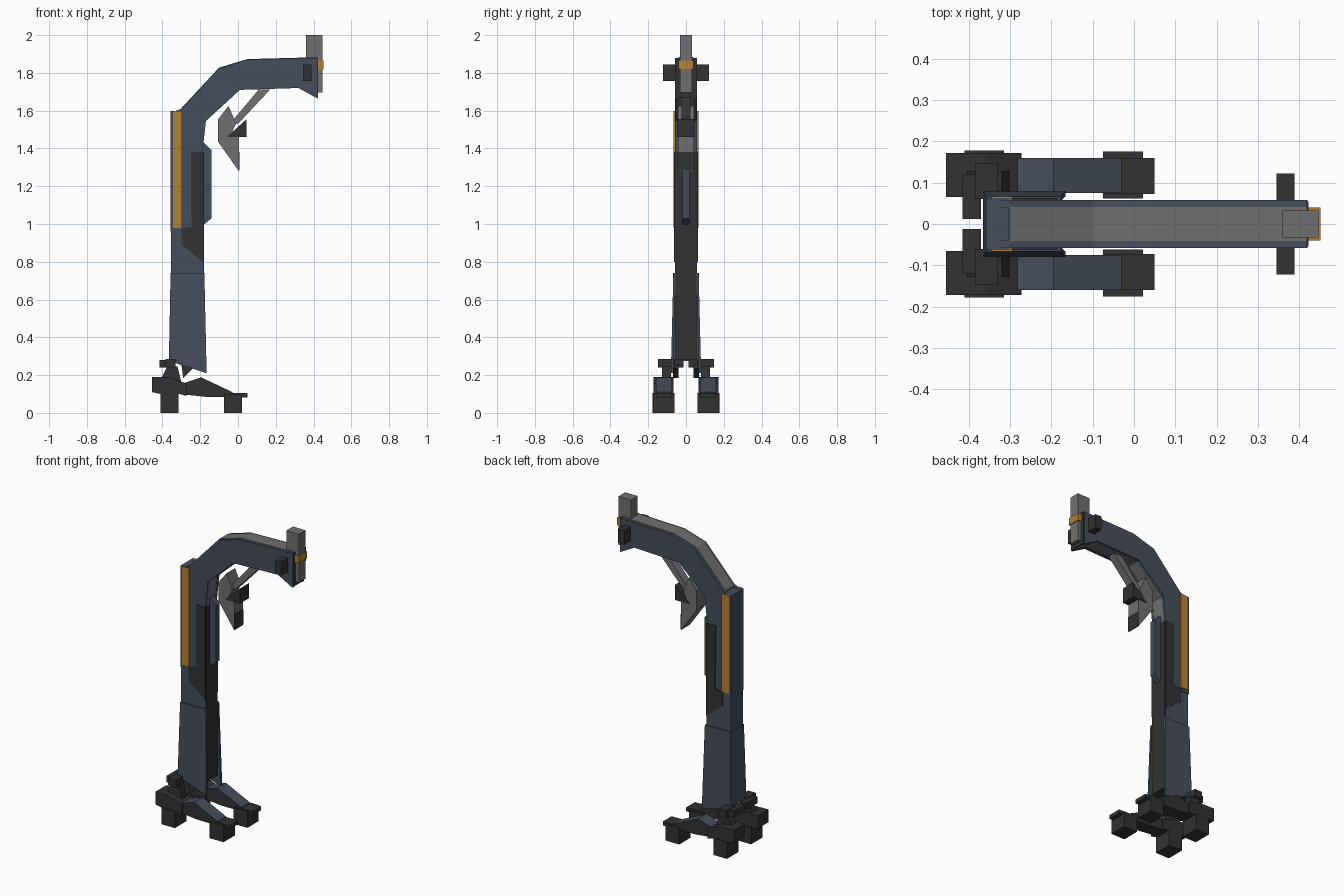
import bpy, bmesh


def material(name, rgb):
    m = bpy.data.materials.new(name)
    m.diffuse_color = (*rgb, 1)
    return m


BLUE = material("slate blue", (0.062, 0.076, 0.105))
DARK = material("charcoal", (0.032, 0.032, 0.032))
GREY = material("mid grey", (0.16, 0.16, 0.16))
YELLOW = material("hazard yellow", (0.46, 0.22, 0.035))


def prism(name, pts, y0, y1, mat, mirror=False, top=None, shift=None):
    """Extrude an (x, z) outline from y0 to y1; 'top' colours upward faces,
    'shift' offsets y by height."""
    bm = bmesh.new()
    a = [bm.verts.new((x, y0, z)) for x, z in pts]
    b = [bm.verts.new((x, y1, z)) for x, z in pts]
    bm.faces.new(a)
    bm.faces.new(b[::-1])
    n = len(pts)
    for i in range(n):
        j = (i + 1) % n
        bm.faces.new((a[j], a[i], b[i], b[j]))
    if shift:
        for v in bm.verts:
            v.co.y += shift(v.co.z)
    bmesh.ops.recalc_face_normals(bm, faces=bm.faces)
    bm.normal_update()
    if top:
        for f in bm.faces:
            if f.normal.z > 0.5:
                f.material_index = 1
    me = bpy.data.meshes.new(name)
    bm.to_mesh(me)
    bm.free()
    me.materials.append(mat)
    if top:
        me.materials.append(top)
    ob = bpy.data.objects.new(name, me)
    bpy.context.collection.objects.link(ob)
    if mirror:
        mod = ob.modifiers.new("mirror", 'MIRROR')
        mod.use_axis = (False, True, False)
        mod.use_mirror_merge = False
    return ob


def box(name, x0, x1, y0, y1, z0, z1, mat, mirror=False):
    return prism(name, [(x0, z0), (x1, z0), (x1, z1), (x0, z1)], y0, y1, mat, mirror)


# Feet, legs and toe plates (mirrored pair)
box("rear_foot", -0.41, -0.315, 0.062, 0.178, 0, 0.105, DARK, True)
box("front_foot", -0.075, 0.022, 0.062, 0.175, 0, 0.1, DARK, True)
prism("rear_foot_block", [(-0.455, 0.11), (-0.41, 0.1), (-0.31, 0.1), (-0.272, 0.09), (-0.272, 0.155),
                          (-0.36, 0.188), (-0.455, 0.19)], 0.065, 0.172, DARK, True)
prism("leg", [(-0.31, 0.1), (-0.17, 0.085), (-0.03, 0.085), (-0.03, 0.11), (-0.195, 0.188), (-0.31, 0.15)],
      0.075, 0.16, DARK, True, top=BLUE)
box("toe_plate", -0.075, 0.05, 0.073, 0.16, 0.082, 0.106, DARK, True)

# Ankle pedestals and axle blocks
prism("ankle", [(-0.405, 0.185), (-0.3, 0.16), (-0.32, 0.245), (-0.375, 0.245)], 0.08, 0.128, DARK, True)
box("axle_cap", -0.415, -0.37, 0.012, 0.12, 0.24, 0.28, DARK, True)
box("axle_block", -0.385, -0.33, 0.06, 0.148, 0.24, 0.285, DARK, True)
prism("under_wedge", [(-0.3, 0.26), (-0.24, 0.235), (-0.29, 0.185)], 0.04, 0.07, DARK, True)

# Column: dark core, flared lower sleeve
box("column_core", -0.345, -0.181, -0.056, 0.056, 0.28, 1.38, DARK)
prism("sleeve_wall", [(-0.366, 0.275), (-0.166, 0.21), (-0.178, 0.74), (-0.357, 0.74)], 0.054, 0.067,
      BLUE, True, shift=lambda z: (0.74 - z) * 0.025)
prism("sleeve_back", [(-0.366, 0.275), (-0.345, 0.275), (-0.335, 0.74), (-0.357, 0.74)], -0.068, 0.068, BLUE)

# Upper column and curved arm: grey spine between blue side plates
arm = [(-0.355, 0.7), (-0.186, 0.7), (-0.186, 1.4), (-0.17, 1.545), (0.01, 1.71), (0.32, 1.72),
       (0.42, 1.665), (0.42, 1.88), (0.05, 1.87), (-0.1, 1.825), (-0.3, 1.61), (-0.355, 1.59)]
prism("arm_side", arm, 0.04, 0.058, BLUE, True)
spine = [(-0.3, 1.3), (-0.188, 1.38), (-0.173, 1.545), (0.01, 1.712), (0.32, 1.722),
         (0.418, 1.67), (0.418, 1.883), (0.05, 1.873), (-0.1, 1.828), (-0.303, 1.61)]
prism("arm_spine", spine, -0.041, 0.041, GREY)
box("arm_end_plate", 0.416, 0.423, -0.055, 0.055, 1.67, 1.88, DARK)

# Rear housing with hazard strips
box("rear_housing", -0.358, -0.302, -0.063, 0.063, 0.96, 1.598, BLUE)
box("column_back", -0.355, -0.33, -0.056, 0.056, 0.7, 0.98, BLUE)
box("hazard_strip", -0.345, -0.296, 0.057, 0.067, 0.98, 1.598, YELLOW, True)

# Dark side panels and front fin
prism("side_panel", [(-0.25, 1.38), (-0.185, 1.38), (-0.185, 0.8), (-0.3, 0.89), (-0.3, 0.975), (-0.247, 0.985)],
      0.055, 0.063, DARK, True)
prism("front_fin", [(-0.19, 1.44), (-0.14, 1.39), (-0.14, 1.03), (-0.19, 0.99)], -0.018, 0.018, BLUE)

# Hanging strut and hook
prism("strut", [(0.11, 1.712), (0.17, 1.712), (0.0, 1.53), (-0.035, 1.54)], -0.025, 0.025, GREY)
prism("hook", [(-0.05, 1.625), (-0.105, 1.555), (-0.105, 1.435), (0.004, 1.28), (0.004, 1.46),
               (-0.03, 1.49), (-0.01, 1.53)], -0.043, 0.043, GREY)
box("hook_tip_plate", 0.002, 0.007, -0.044, 0.044, 1.285, 1.38, DARK)
prism("hook_jaw", [(-0.06, 1.46), (0.045, 1.46), (0.045, 1.555)], -0.046, 0.046, DARK)

# Head post with band and side knobs
box("head_post", 0.36, 0.447, -0.033, 0.033, 1.695, 2.0, GREY)
box("post_band", 0.42, 0.452, -0.04, 0.04, 1.82, 1.866, YELLOW)
box("side_knob", 0.345, 0.389, 0.05, 0.122, 1.757, 1.845, DARK, True)
